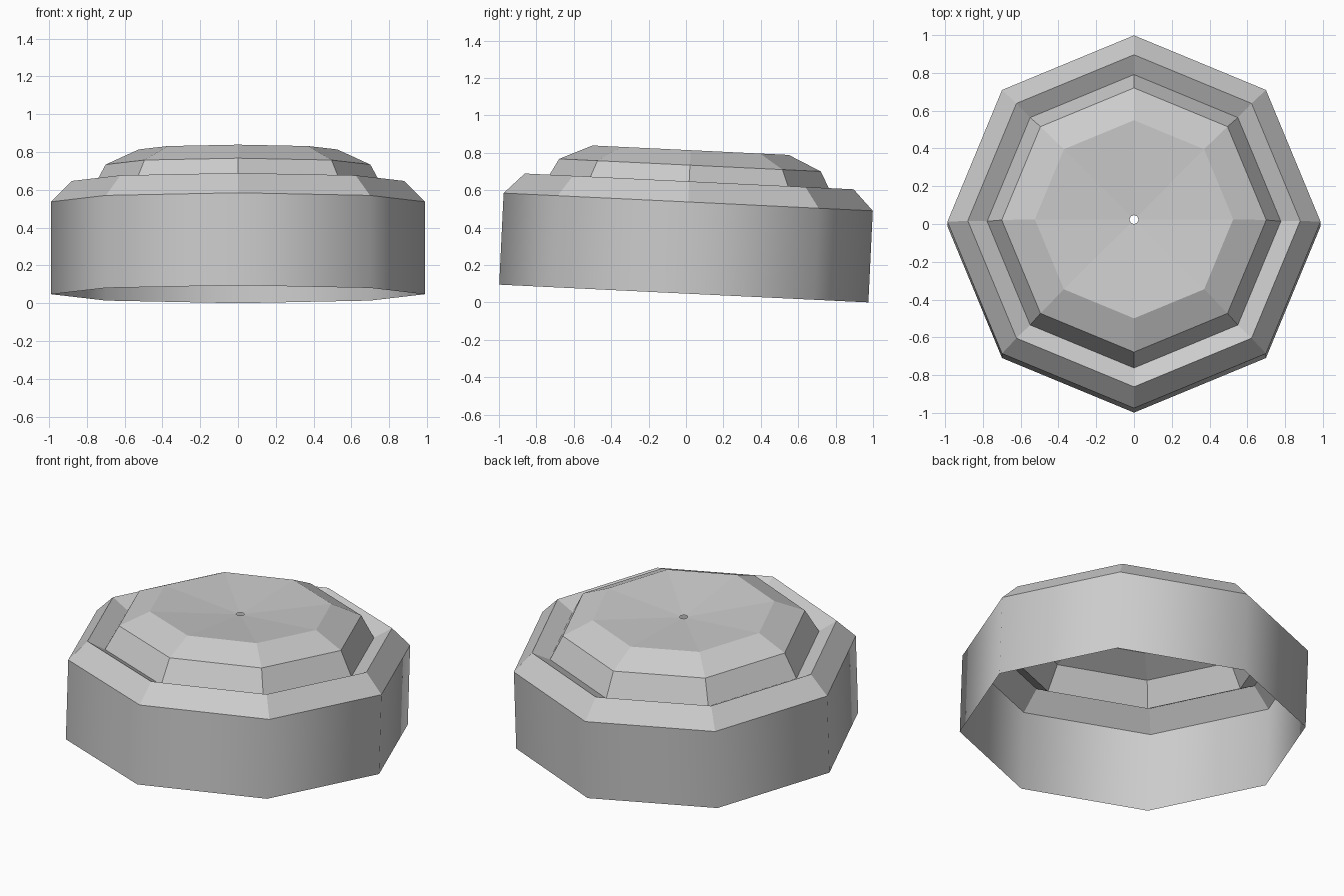
import bpy
import bmesh
import math
from mathutils import Matrix

cube = bpy.data.objects.get("Cube")
if cube:
    bpy.data.objects.remove(cube, do_unlink=True)

SIDES = 8
TILT = math.radians(2.75)

# Plain grey shell colour
grey = bpy.data.materials.new("plain_grey")
grey.use_nodes = True
colour = (0.6, 0.6, 0.6, 1)
grey.diffuse_color = colour
grey.node_tree.nodes["Principled BSDF"].inputs["Base Color"].default_value = colour

# Radius and height of each ring, from the open base to the hole in the top
PROFILE = [
    (0.988, 0.0),     # open base
    (0.988, 0.49),    # top of wall
    (0.88, 0.60),     # rim
    (0.7775, 0.545),  # groove
    (0.70, 0.687),    # dome shoulder
    (0.525, 0.767),   # dome edge
    (0.024, 0.727),   # hole in the sunken top
]


def add_ring(bm, radius, height):
    angles = [math.tau * i / SIDES for i in range(SIDES)]
    return [bm.verts.new((radius * math.cos(a), radius * math.sin(a), height))
            for a in angles]


# Octagonal cap: rings joined by bands, with only the outer wall smooth
bm = bmesh.new()
rings = [add_ring(bm, r, z) for r, z in PROFILE]
for level, (low, high) in enumerate(zip(rings, rings[1:])):
    for i in range(SIDES):
        j = (i + 1) % SIDES
        face = bm.faces.new((low[i], low[j], high[j], high[i]))
        face.smooth = level == 0

# Lean the cap back and rest its lowest corner on the ground
bm.transform(Matrix.Rotation(-TILT, 4, "X"))
ys = [v.co.y for v in bm.verts]
lowest = min(v.co.z for v in bm.verts)
bm.transform(Matrix.Translation((0, -(min(ys) + max(ys)) / 2, -lowest)))

mesh = bpy.data.meshes.new("octagonal_cap")
bm.to_mesh(mesh)
bm.free()
mesh.materials.append(grey)
cap = bpy.data.objects.new("octagonal_cap", mesh)
bpy.context.collection.objects.link(cap)
